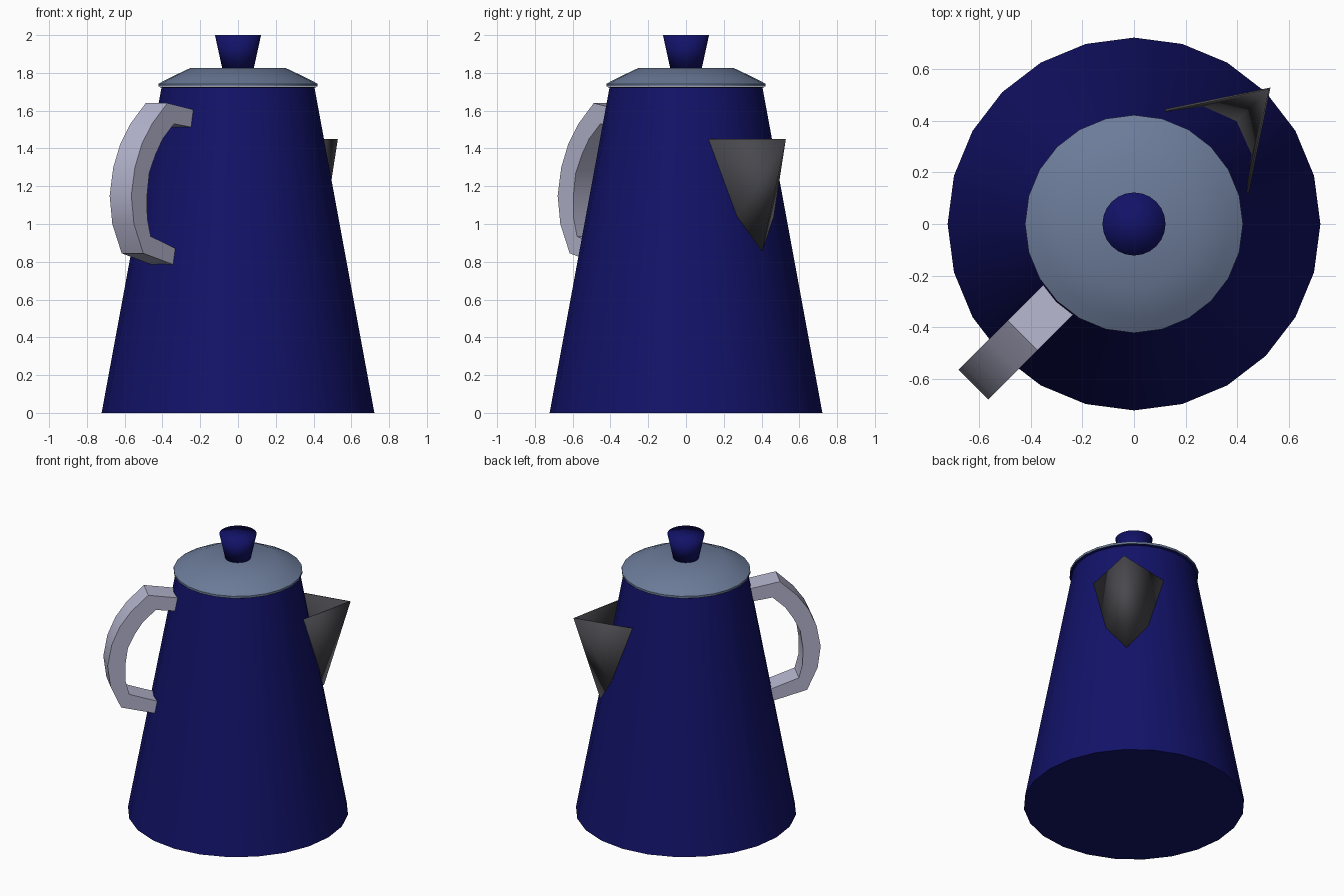
import bpy, bmesh, math
from mathutils import Vector

if "Cube" in bpy.data.objects:
    bpy.data.objects.remove(bpy.data.objects["Cube"])

SIDES = 24


def material(name, rgb):
    m = bpy.data.materials.new(name)
    m.diffuse_color = (*rgb, 1)
    m.use_nodes = True
    m.node_tree.nodes["Principled BSDF"].inputs["Base Color"].default_value = m.diffuse_color
    return m


BLUE = material("blue_enamel", (0.006, 0.006, 0.14))
LID = material("slate", (0.15, 0.20, 0.32))
PALE = material("pale_handle", (0.46, 0.46, 0.62))
DARK = material("dark_metal", (0.065, 0.065, 0.075))


def make(name, verts, faces, mat, angle=30):
    me = bpy.data.meshes.new(name)
    me.from_pydata(verts, [], faces)
    bm = bmesh.new()
    bm.from_mesh(me)
    bmesh.ops.remove_doubles(bm, verts=bm.verts, dist=1e-5)
    bmesh.ops.recalc_face_normals(bm, faces=bm.faces)
    bm.to_mesh(me)
    bm.free()
    ob = bpy.data.objects.new(name, me)
    bpy.context.collection.objects.link(ob)
    me.materials.append(mat)
    bpy.ops.object.select_all(action='DESELECT')
    ob.select_set(True)
    bpy.context.view_layer.objects.active = ob
    bpy.ops.object.shade_smooth_by_angle(angle=math.radians(angle))
    return ob


def lathe(name, profile, mat, angle=30):
    """Revolve (radius, z) points; both ends are closed."""
    verts, faces, n = [], [], SIDES
    for r, z in profile:
        for i in range(n):
            a = 2 * math.pi * i / n
            verts.append((r * math.cos(a), r * math.sin(a), z))
    for k in range(len(profile) - 1):
        for i in range(n):
            j = (i + 1) % n
            faces.append((k * n + i, k * n + j, (k + 1) * n + j, (k + 1) * n + i))
    # end caps as fans
    for k, flip in ((0, True), (len(profile) - 1, False)):
        c = len(verts)
        verts.append((0, 0, profile[k][1]))
        for i in range(n):
            faces.append((c, k * n + i, k * n + (i + 1) % n))
    return make(name, verts, faces, mat, angle)


# tapered body with a small lip under the lid
lathe("body", [(0.722, 0), (0.405, 1.722), (0.421, 1.726)], BLUE)

# shallow lid
lathe("lid", [(0.422, 1.727), (0.422, 1.742), (0.37, 1.77), (0.25, 1.827)], LID)

# flared knob
lathe("knob", [(0.083, 1.822), (0.122, 2.0)], BLUE, 180)


# handle: (outer reach, outer z, inner reach, inner z) sections on the diagonal
def on_diagonal(s, z, side):
    d, w = Vector((-1, -1, 0)).normalized(), Vector((1, -1, 0)).normalized()
    return d * s + w * side + Vector((0, 0, z))


sections = [(0.413, 1.605, 0.413, 1.51), (0.61, 1.64, 0.56, 1.53),
            (0.725, 1.53, 0.645, 1.45), (0.80, 1.425, 0.70, 1.365),
            (0.853, 1.30, 0.745, 1.27), (0.88, 1.15, 0.762, 1.15),
            (0.86, 1.0, 0.76, 1.03), (0.79, 0.845, 0.735, 0.935),
            (0.547, 0.78, 0.547, 0.87)]
verts, faces = [], []
for so, zo, si, zi in sections:
    verts += [on_diagonal(so, zo, -0.081), on_diagonal(so, zo, 0.081),
              on_diagonal(si, zi, 0.081), on_diagonal(si, zi, -0.081)]
for k in range(len(sections) - 1):
    for i in range(4):
        j = (i + 1) % 4
        faces.append((4 * k + i, 4 * k + j, 4 * k + 4 + j, 4 * k + 4 + i))
e = 4 * (len(sections) - 1)
faces += [(0, 1, 2, 3), (e, e + 1, e + 2, e + 3)]
make("handle", verts, faces, PALE, 40)

# open spout: thin folded sheet, mirrored across the diagonal
half = [(0.525, 0.525, 1.45), (0.12, 0.44, 1.45), (0.27, 0.46, 1.04), (0.40, 0.40, 0.86)]
verts = half + [(y, x, z) for x, y, z in half]
spout = make("spout", verts, [(0, 1, 2), (0, 2, 3), (4, 6, 5), (4, 7, 6)], DARK, 30)
sol = spout.modifiers.new("thickness", 'SOLIDIFY')
sol.thickness = 0.01
sol.offset = 0
